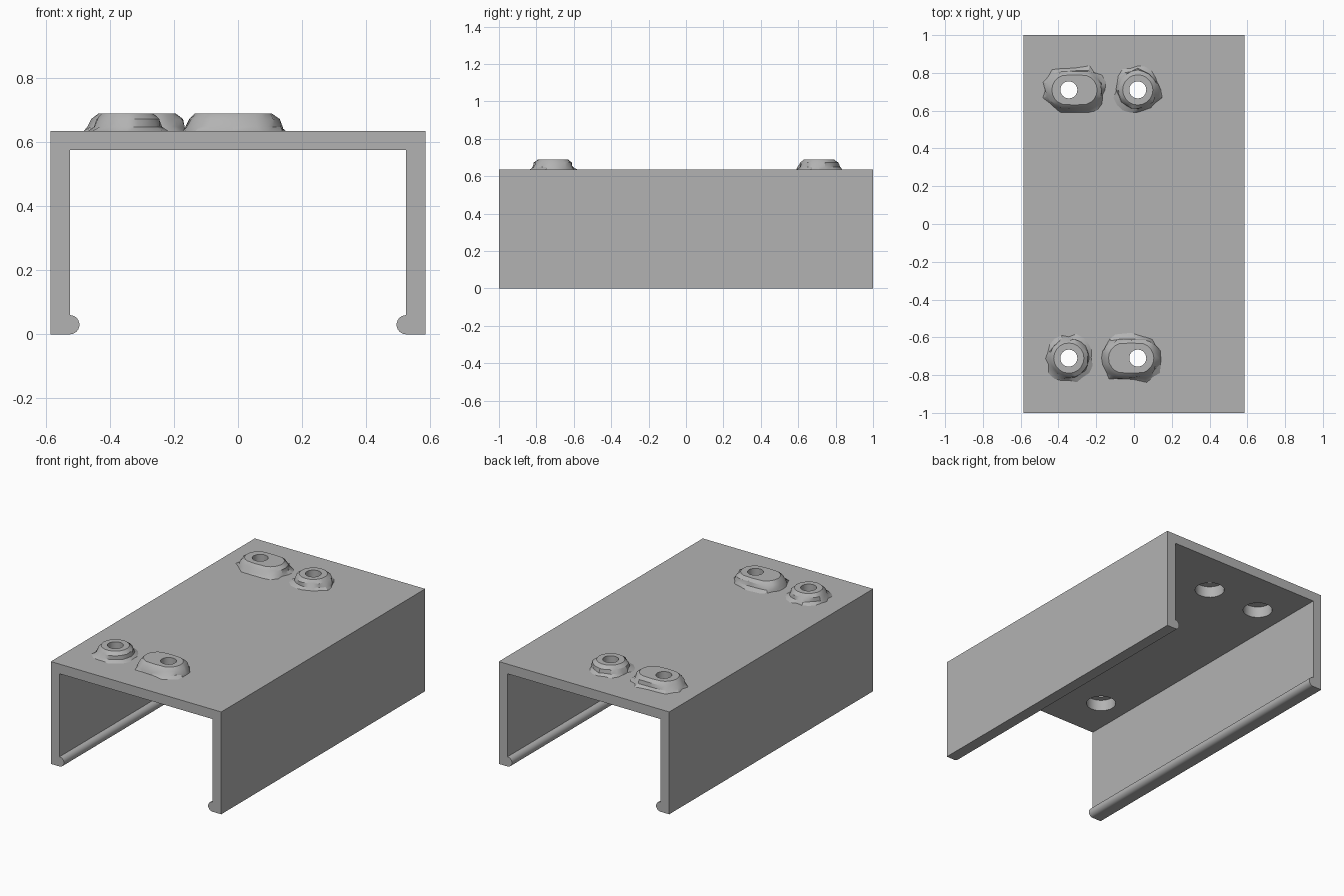
import bpy, bmesh, math, random
from mathutils import Vector

if "Cube" in bpy.data.objects:
    bpy.data.objects.remove(bpy.data.objects["Cube"])
random.seed(4)

HALF_W, HALF_L, TOP, WALL = 0.585, 1.0, 0.635, 0.06
BEAD = 0.03
HOLE_Y = 0.71
HOLE_X = (-0.345, 0.02)

grey = bpy.data.materials.new("plain grey")
grey.use_nodes = True
grey.diffuse_color = (0.45, 0.45, 0.45, 1)
grey.node_tree.nodes["Principled BSDF"].inputs["Base Color"].default_value = grey.diffuse_color


def make_object(name, bm):
    bmesh.ops.recalc_face_normals(bm, faces=bm.faces)
    mesh = bpy.data.meshes.new(name)
    bm.to_mesh(mesh)
    bm.free()
    mesh.materials.append(grey)
    obj = bpy.data.objects.new(name, mesh)
    bpy.context.collection.objects.link(obj)
    return obj


def loft(name, rings):
    """Closed solid through rings with equal point counts."""
    bm = bmesh.new()
    loops = [[bm.verts.new(p) for p in ring] for ring in rings]
    n = len(loops[0])
    for low, high in zip(loops, loops[1:]):
        for i in range(n):
            j = (i + 1) % n
            bm.faces.new((low[i], low[j], high[j], high[i]))
    bm.faces.new(loops[0][::-1])
    bm.faces.new(loops[-1])
    return make_object(name, bm)


def circle(cx, cy, r, z, n=32):
    return [Vector((cx + r * math.cos(math.tau * i / n),
                    cy + r * math.sin(math.tau * i / n), z)) for i in range(n)]


# Channel cross-section: right half, then mirrored
inner = HALF_W - WALL
half = [(HALF_W, TOP), (HALF_W, 0)]
for i in range(13):
    a = -math.pi / 2 - math.pi * i / 12
    half.append((inner + BEAD * math.cos(a), BEAD + BEAD * math.sin(a)))
half.append((inner, TOP - WALL))
section = half + [(-x, z) for x, z in reversed(half)]
channel = loft("channel_body", [[Vector((x, y, z)) for x, z in section]
                                for y in (-HALF_L, HALF_L)])

# Uneven raised bosses: flared foot, steep side, rounded rim
BOSS_RINGS = ((0.125, 0.615, 0), (0.125, 0.634, 0.014), (0.108, 0.648, 0.008),
              (0.100, 0.672, 0.006), (0.080, 0.690, 0))


def boss(name, cx, cy, stretch):
    rings = []
    for r, z, rough in BOSS_RINGS:
        ring = []
        for p in circle(0, 0, 1, z, 20):
            radius = r + random.uniform(-rough, rough)
            shift = stretch * max(-1, min(1, p.x * 4))
            ring.append(Vector((cx + shift + p.x * radius, cy + p.y * radius, z)))
        rings.append(ring)
    return loft(name, rings)


bosses = [
    boss("front_round_boss", HOLE_X[0], -HOLE_Y, 0),
    boss("front_oval_boss", -0.015, -HOLE_Y, 0.04),
    boss("back_oval_boss", -0.315, HOLE_Y, 0.04),
    boss("back_round_boss", HOLE_X[1], HOLE_Y, 0),
]

# Stepped cutters: wide recess from below, narrow hole through the top
CUT = ((0.085, 0.5), (0.085, 0.645), (0.045, 0.645), (0.045, 0.8))
cutters = [loft("hole_cutter", [circle(x, y, r, z) for r, z in CUT])
           for x in HOLE_X for y in (-HOLE_Y, HOLE_Y)]

for obj in [channel] + bosses:
    bpy.ops.object.select_all(action='DESELECT')
    obj.select_set(True)
    bpy.context.view_layer.objects.active = obj
    for cutter in cutters:
        mod = obj.modifiers.new("hole", 'BOOLEAN')
        mod.operation = 'DIFFERENCE'
        mod.solver = 'EXACT'
        mod.object = cutter
        bpy.ops.object.modifier_apply(modifier=mod.name)
    bpy.ops.object.shade_smooth_by_angle(angle=math.radians(30))

for cutter in cutters:
    bpy.data.objects.remove(cutter)
